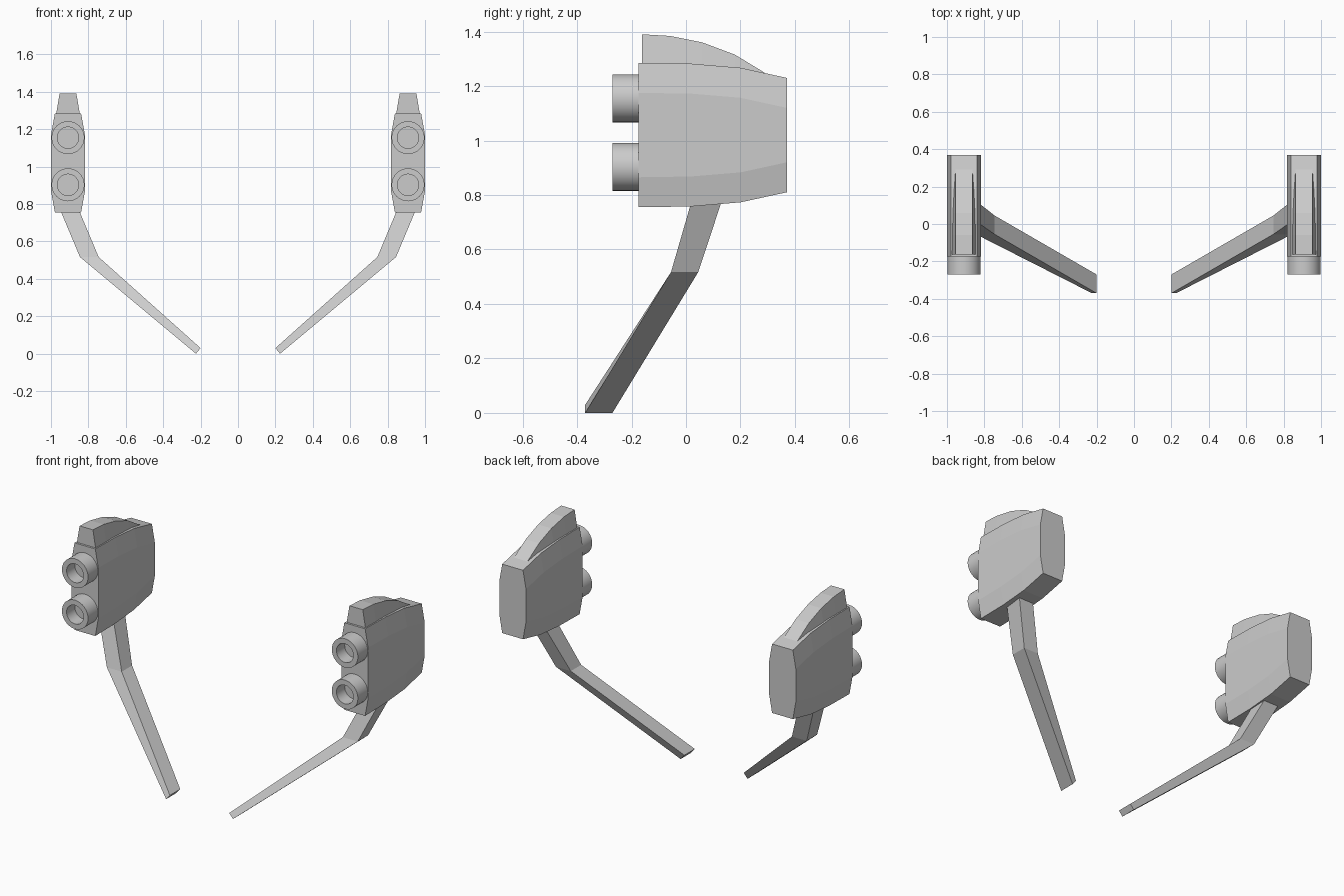
import bpy, bmesh, math

if "Cube" in bpy.data.objects:
    bpy.data.objects.remove(bpy.data.objects["Cube"])

CX = 0.909  # centre line of each pod


def loft(name, rings, smooth=False):
    """Skin equal-length rings, cap both ends, mirror across x = 0."""
    bm = bmesh.new()
    loops = [[bm.verts.new(p) for p in ring] for ring in rings]
    n = len(loops[0])
    for a, b in zip(loops, loops[1:]):
        for i in range(n):
            j = (i + 1) % n
            bm.faces.new((a[i], a[j], b[j], b[i]))
    bm.faces.new(loops[0][::-1])
    bm.faces.new(loops[-1])
    bmesh.ops.recalc_face_normals(bm, faces=bm.faces)
    me = bpy.data.meshes.new(name)
    bm.to_mesh(me)
    bm.free()
    ob = bpy.data.objects.new(name, me)
    bpy.context.collection.objects.link(ob)
    if smooth:
        bpy.ops.object.select_all(action='DESELECT')
        ob.select_set(True)
        bpy.context.view_layer.objects.active = ob
        bpy.ops.object.shade_smooth_by_angle(angle=math.radians(35))
    mod = ob.modifiers.new("Mirror", 'MIRROR')
    mod.use_axis[0] = True
    mod.use_mirror_merge = False
    return ob


# Pod body: chamfered section lofted from front to back (y, bottom z, top z)
def body_ring(y, lo, hi, w=0.09, t=0.07, c=0.11):
    half = [(t, lo), (w, lo + c), (w, hi - c), (t, hi)]
    pts = half + [(-x, z) for x, z in reversed(half)]
    return [(CX + x, y, z) for x, z in pts]


loft("pod_body", [body_ring(*s) for s in [
    (-0.175, 0.755, 1.285), (0.02, 0.758, 1.282),
    (0.20, 0.773, 1.267), (0.37, 0.81, 1.23)]])

# Top fin: flared sides, curved ridge falling into the body
def fin_ring(y, top):
    base = 1.19
    wide = 0.045 + (top - base) * 0.17
    return [(CX - 0.045, y, top), (CX + 0.045, y, top),
            (CX + wide, y, base), (CX - wide, y, base)]


loft("top_fin", [fin_ring(*s) for s in [
    (-0.162, 1.39), (-0.06, 1.384), (0.06, 1.36), (0.18, 1.315), (0.32, 1.23)]])

# Barrels: hollow tubes revolved around y (radius, y)
def circle(r, y, z, n=32):
    return [(CX + r * math.cos(2 * math.pi * i / n), y,
             z + r * math.sin(2 * math.pi * i / n)) for i in range(n)]


for label, z in (("upper", 1.155), ("lower", 0.903)):
    loft(label + "_barrel", [circle(r, y, z) for r, y in [
        (0.088, -0.165), (0.088, -0.27), (0.057, -0.27), (0.057, -0.19)]], smooth=True)

# Bent strut: four-cornered section (inner x, z, outer x, z, front y, back y)
def strut_ring(xi, zi, xo, zo, y0, y1):
    return [(xi, y0, zi), (xi, y1, zi), (xo, y1, zo), (xo, y0, zo)]


loft("support_strut", [strut_ring(*s) for s in [
    (0.20, 0.03, 0.225, 0.0, -0.37, -0.27),
    (0.745, 0.517, 0.845, 0.517, -0.055, 0.045),
    (0.868, 0.81, 0.968, 0.81, 0.03, 0.142)]])
